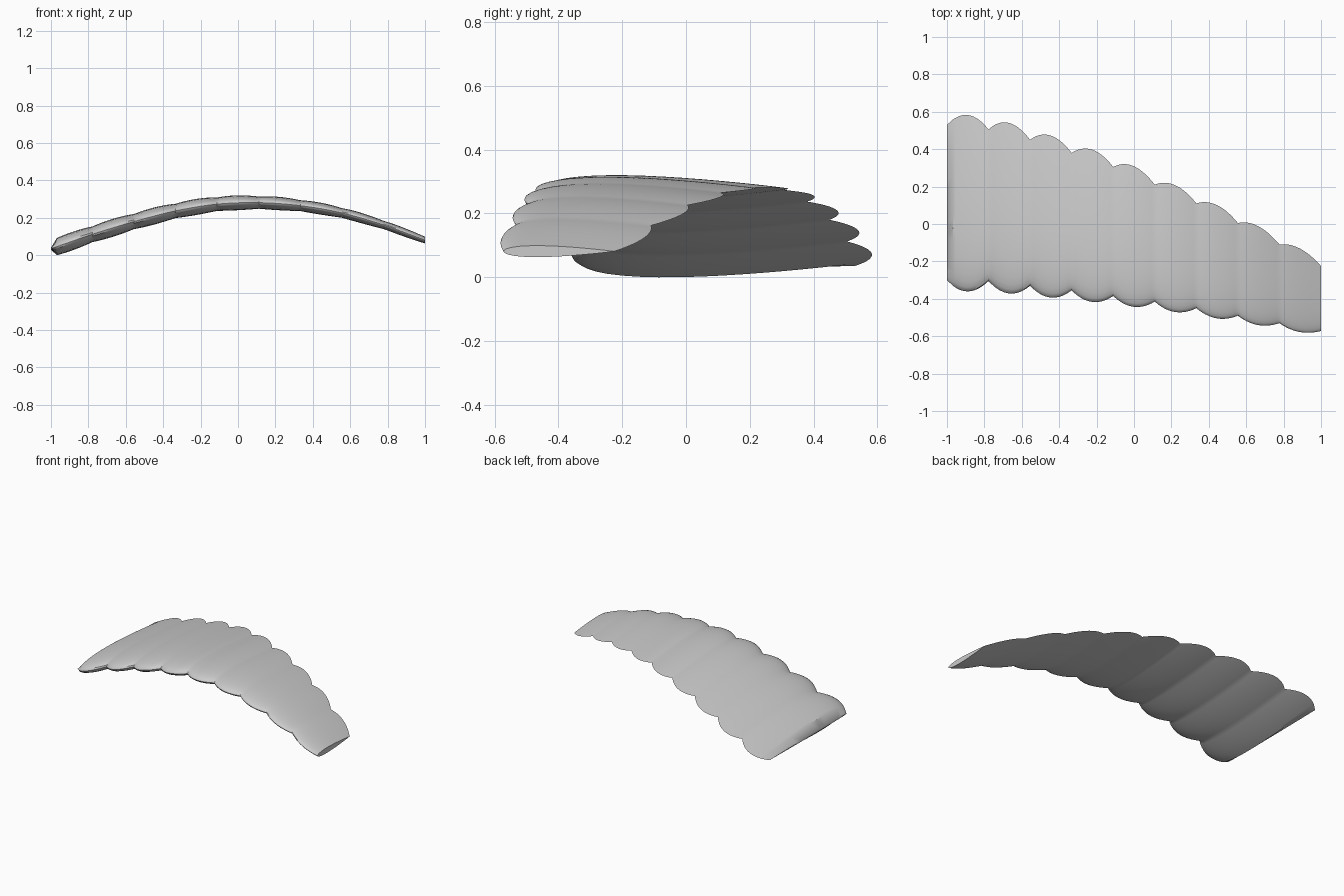
import bpy, bmesh, math

if "Cube" in bpy.data.objects:
    bpy.data.objects.remove(bpy.data.objects["Cube"])

# Rib stations along the span: leading edge y, trailing edge y, chord-line height z
LEAD = [-.30, -.305, -.33, -.355, -.385, -.415, -.45, -.49, -.53, -.572]
TRAIL = [.53, .505, .45, .38, .305, .21, .11, .005, -.11, -.225]
HEIGHT = [.045, .122, .190, .247, .283, .291, .275, .236, .172, .091]
CELLS = 9
STEPS = 14      # sections per inflated cell
HALF = 20       # points along each side of the airfoil


def smooth(vals, s):
    """Catmull-Rom interpolation through the rib values."""
    i = min(int(s), CELLS - 1)
    t = s - i
    b, c = vals[i], vals[i + 1]
    a = vals[i - 1] if i > 0 else 2 * b - c
    d = vals[i + 2] if i + 2 <= CELLS else 2 * c - b
    return b + .5 * t * (c - a + t * (2*a - 5*b + 4*c - d + t * (3*(b - c) + d - a)))


def foil(u):
    """Half thickness of a blunt-nosed airfoil with unit total thickness."""
    return 5 * (.2969 * math.sqrt(u) - .126 * u - .3516 * u**2
                + .2843 * u**3 - .1036 * u**4)


def section(s, flat=1.0):
    """Closed airfoil loop at span station s, puffed out between ribs."""
    t = s - min(int(s), CELLS - 1)
    puff = 4 * t * (1 - t)
    rear = puff * (.065 - .0035 * s)
    front = puff * (.061 - .004 * s)
    y0 = smooth(LEAD, s) - front
    y1 = smooth(TRAIL, s) + rear
    z = smooth(HEIGHT, s)
    thick = .104 * (smooth(TRAIL, s) - smooth(LEAD, s)) * (1 + .16 * puff) * flat
    us = [.5 - .5 * math.cos(math.pi * k / HALF) for k in range(HALF + 1)]
    loop = [(u, 1) for u in us] + [(u, -1) for u in us[-2:0:-1]]
    x = -1 + 2 * s / CELLS
    return [(x, y0 + u * (y1 - y0), z + side * thick * foil(u)) for u, side in loop]


# Canopy: a wedge-shaped wide end, then nine puffed cells
sections = [section(0, .12)]
sections += [section(k / STEPS) for k in range(2, CELLS * STEPS + 1)]

bm = bmesh.new()
rings = [[bm.verts.new(p) for p in sec] for sec in sections]
n = len(rings[0])
for a, b in zip(rings, rings[1:]):
    for j in range(n):
        k = (j + 1) % n
        bm.faces.new((a[j], a[k], b[k], b[j]))
bm.faces.new(rings[0])
bm.faces.new(rings[-1])
bmesh.ops.recalc_face_normals(bm, faces=bm.faces)

# Rest the lowest point on the ground
low = min(v.co.z for v in bm.verts)
bmesh.ops.translate(bm, verts=bm.verts, vec=(0, 0, -low))

mesh = bpy.data.meshes.new("wing_canopy")
bm.to_mesh(mesh)
bm.free()
canopy = bpy.data.objects.new("wing_canopy", mesh)
bpy.context.collection.objects.link(canopy)
bpy.context.view_layer.objects.active = canopy
canopy.select_set(True)
bpy.ops.object.shade_smooth_by_angle(angle=math.radians(35))
